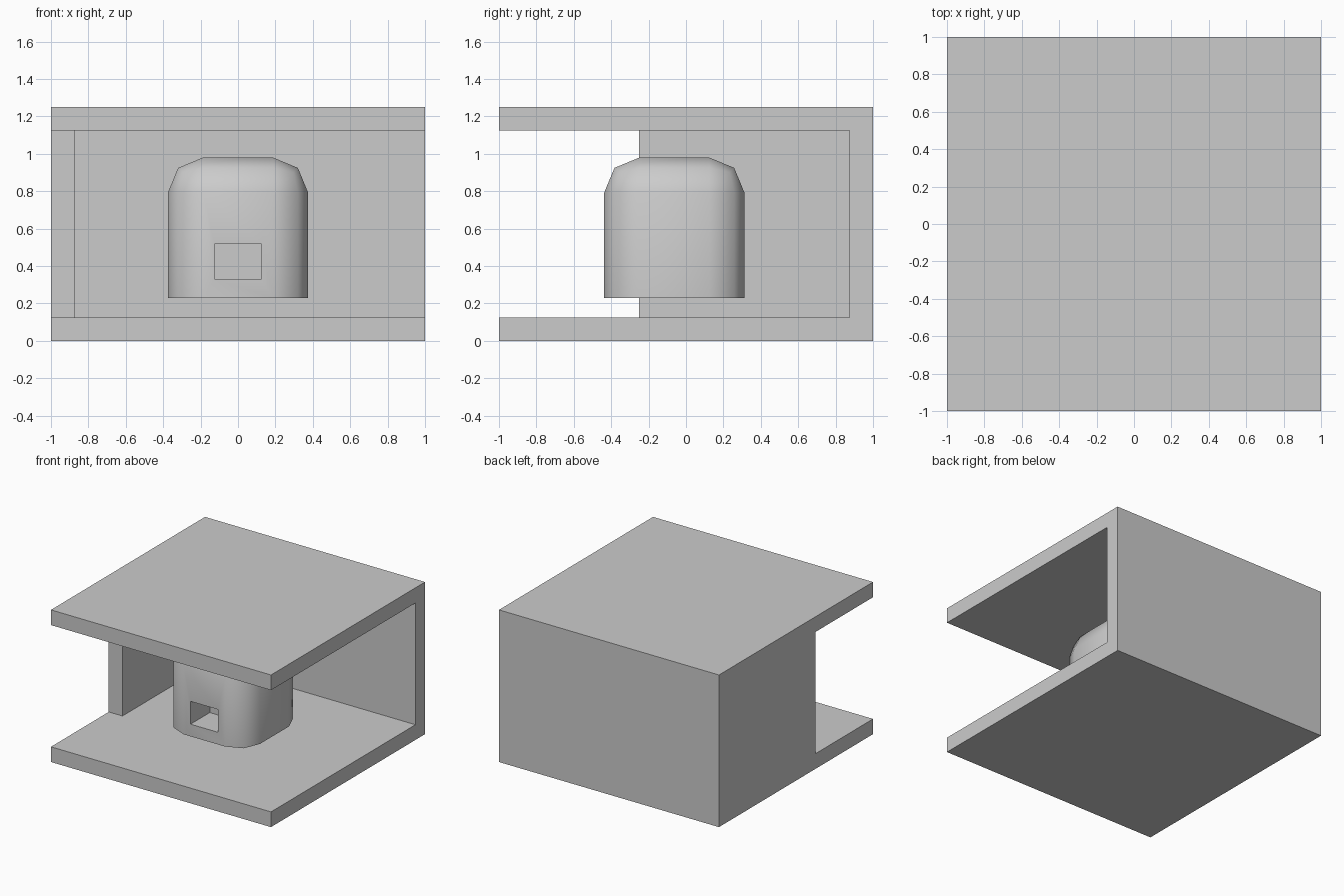
import bpy, bmesh

if "Cube" in bpy.data.objects:
    bpy.data.objects.remove(bpy.data.objects["Cube"])


def mesh_object(name, bm):
    bmesh.ops.recalc_face_normals(bm, faces=bm.faces)
    mesh = bpy.data.meshes.new(name)
    bm.to_mesh(mesh)
    bm.free()
    obj = bpy.data.objects.new(name, mesh)
    bpy.context.collection.objects.link(obj)
    return obj


def prism(outline, z0, z1):
    """Extrude an xy outline from z0 to z1."""
    bm = bmesh.new()
    face = bm.faces.new([bm.verts.new((x, y, z0)) for x, y in outline])
    ext = bmesh.ops.extrude_face_region(bm, geom=[face])
    bmesh.ops.translate(bm, vec=(0, 0, z1 - z0),
                        verts=[v for v in ext["geom"] if isinstance(v, bmesh.types.BMVert)])
    return bm


def rect(x0, x1, y0, y1):
    return [(x0, y0), (x1, y0), (x1, y1), (x0, y1)]


def carve(obj, cutter):
    mod = obj.modifiers.new("carve", "BOOLEAN")
    mod.operation = "DIFFERENCE"
    mod.solver = "EXACT"
    mod.object = cutter
    bpy.context.view_layer.objects.active = obj
    bpy.ops.object.modifier_apply(modifier=mod.name)
    bpy.data.objects.remove(cutter, do_unlink=True)


# Open case: floor, roof, back wall and a short left wall
case = mesh_object("case", prism(rect(-1, 1, -1, 1), 0, 1.25))
opening = [(-1.1, -1.1), (1.1, -1.1), (1.1, 0.875), (-0.875, 0.875),
           (-0.875, -0.25), (-1.1, -0.25)]
carve(case, mesh_object("case_cutter", prism(opening, 0.125, 1.125)))

# Floating block: rounded sides and top, sharp flat base
z_base = 0.23
bm = prism(rect(-0.375, 0.375, -0.4375, 0.3125), z_base, z_base + 0.75)
bmesh.ops.recalc_face_normals(bm, faces=bm.faces)
edges = [e for e in bm.edges if any(v.co.z > z_base + 0.1 for v in e.verts)]
bmesh.ops.bevel(bm, geom=edges, offset=0.1875, offset_type="OFFSET", segments=2,
                profile=0.5, affect="EDGES")
block = mesh_object("rounded_block", bm)

# Square pocket in the front of the block
carve(block, mesh_object("pocket_cutter",
                         prism(rect(-0.125, 0.125, -0.6, -0.1875), 0.33, 0.5175)))

bpy.ops.object.select_all(action="DESELECT")
block.select_set(True)
bpy.context.view_layer.objects.active = block
bpy.ops.object.shade_smooth_by_angle(angle=1.05)
